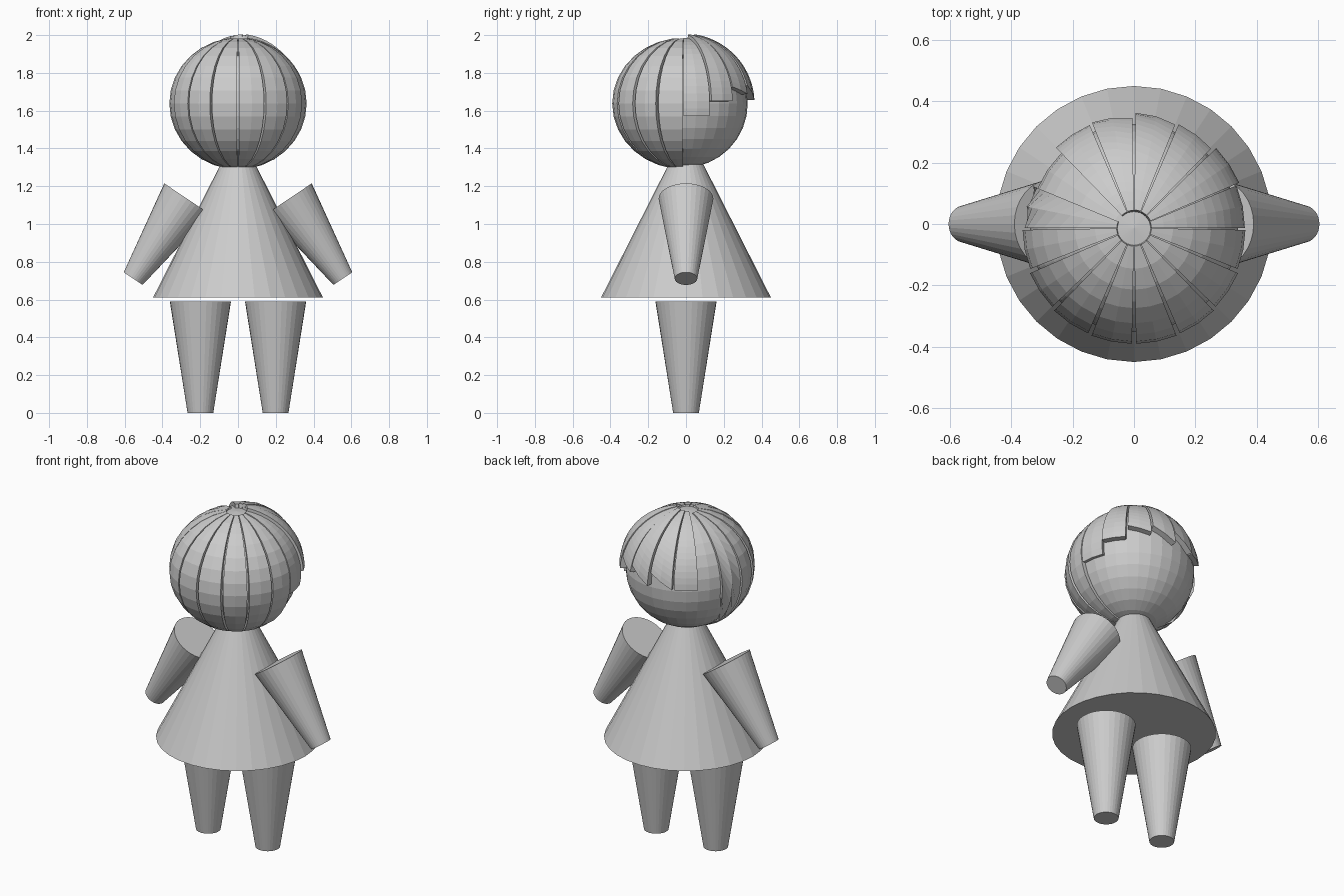
import bpy, bmesh, math
from mathutils import Vector

if "Cube" in bpy.data.objects:
    bpy.data.objects.remove(bpy.data.objects["Cube"])

grey = bpy.data.materials.new("plain_grey")
grey.diffuse_color = (0.6, 0.6, 0.6, 1)
grey.use_nodes = True
grey.node_tree.nodes["Principled BSDF"].inputs["Base Color"].default_value = grey.diffuse_color


def add_object(name, bm):
    bmesh.ops.recalc_face_normals(bm, faces=bm.faces)
    mesh = bpy.data.meshes.new(name)
    bm.to_mesh(mesh)
    bm.free()
    mesh.materials.append(grey)
    obj = bpy.data.objects.new(name, mesh)
    bpy.context.collection.objects.link(obj)
    return obj


def cone(name, start, end, r1, r2):
    """Tapered cylinder running from start to end."""
    a, b = Vector(start), Vector(end)
    bm = bmesh.new()
    bmesh.ops.create_cone(bm, cap_ends=True, segments=32, radius1=r1,
                          radius2=r2, depth=(b - a).length)
    turn = (b - a).to_track_quat('Z', 'Y').to_matrix().to_4x4()
    bmesh.ops.transform(bm, matrix=turn, verts=bm.verts)
    bmesh.ops.translate(bm, vec=(a + b) / 2, verts=bm.verts)
    return add_object(name, bm)


# Dress
cone("dress", (0, 0, 0.61), (0, 0, 1.49), 0.45, 0.004)

# Arms and legs
for side, s in (("left", -1), ("right", 1)):
    cone(side + "_arm", (s * 0.555, 0, 0.711), (s * 0.27, 0, 1.134), 0.06, 0.145)
    cone(side + "_leg", (s * 0.199, 0, 0), (s * 0.199, 0, 0.59), 0.068, 0.162)

# Head
CENTRE = Vector((0, -0.013, 1.638))
bm = bmesh.new()
bmesh.ops.create_uvsphere(bm, u_segments=32, v_segments=16, radius=0.34)
bmesh.ops.translate(bm, vec=CENTRE, verts=bm.verts)
add_object("head", bm)


def hair_strip(name, az, radius, height, low_a, low_b, gap, inner=0.325):
    """Curved shell wedge, 22.5 degrees wide, hanging from the crown.
    low_a and low_b are the polar angles of its two bottom corners."""
    bm = bmesh.new()
    rows = 14
    shells = []
    for rx, rz in ((radius, height), (inner, inner)):
        grid = []
        for i in range(rows + 1):
            row = []
            for j in range(3):
                low = low_a + (low_b - low_a) * j / 2
                p = math.radians(9 + (low - 9) * i / rows)
                a = math.radians(az + gap + (22.5 - 2 * gap) * j / 2)
                row.append(bm.verts.new(CENTRE + Vector((
                    rx * math.sin(p) * math.cos(a),
                    rx * math.sin(p) * math.sin(a), rz * math.cos(p)))))
            grid.append(row)
        shells.append(grid)
        for i in range(rows):
            for j in range(2):
                bm.faces.new((grid[i][j], grid[i][j + 1],
                              grid[i + 1][j + 1], grid[i + 1][j]))
    out, inn = shells
    # Close the wedge sides, the crown end and the bottom end
    for j in (0, 2):
        for i in range(rows):
            bm.faces.new((out[i][j], out[i + 1][j], inn[i + 1][j], inn[i][j]))
    for i in (0, rows):
        for j in range(2):
            bm.faces.new((out[i][j], out[i][j + 1], inn[i][j + 1], inn[i][j]))
    return add_object(name, bm)


# Long hair strips, thickest opposite the fringe
for k in range(8, 16):
    az = k * 22.5
    front = max(0.0, -math.sin(math.radians(az + 11.25)))
    hair_strip("long_hair_%d" % (k - 7), az, 0.36 + 0.018 * front, 0.348,
               171, 171, 1.0)

# Side hair beside the fringe
hair_strip("side_hair_left", 157.5, 0.357, 0.348, 100, 171, 0)
hair_strip("side_hair_right", 0, 0.362, 0.352, 101, 101, 0)

# Fringe: start angle, radius, bottom corner angles
fringe = ((22.5, 0.374, 88, 88), (45, 0.372, 76, 82), (67.5, 0.376, 75, 87),
          (90, 0.371, 75, 87), (112.5, 0.366, 87, 87))
for n, (az, r, low_a, low_b) in enumerate(fringe):
    hair_strip("fringe_%d" % (n + 1), az, r, r - 0.005, low_a, low_b, 0.8)
